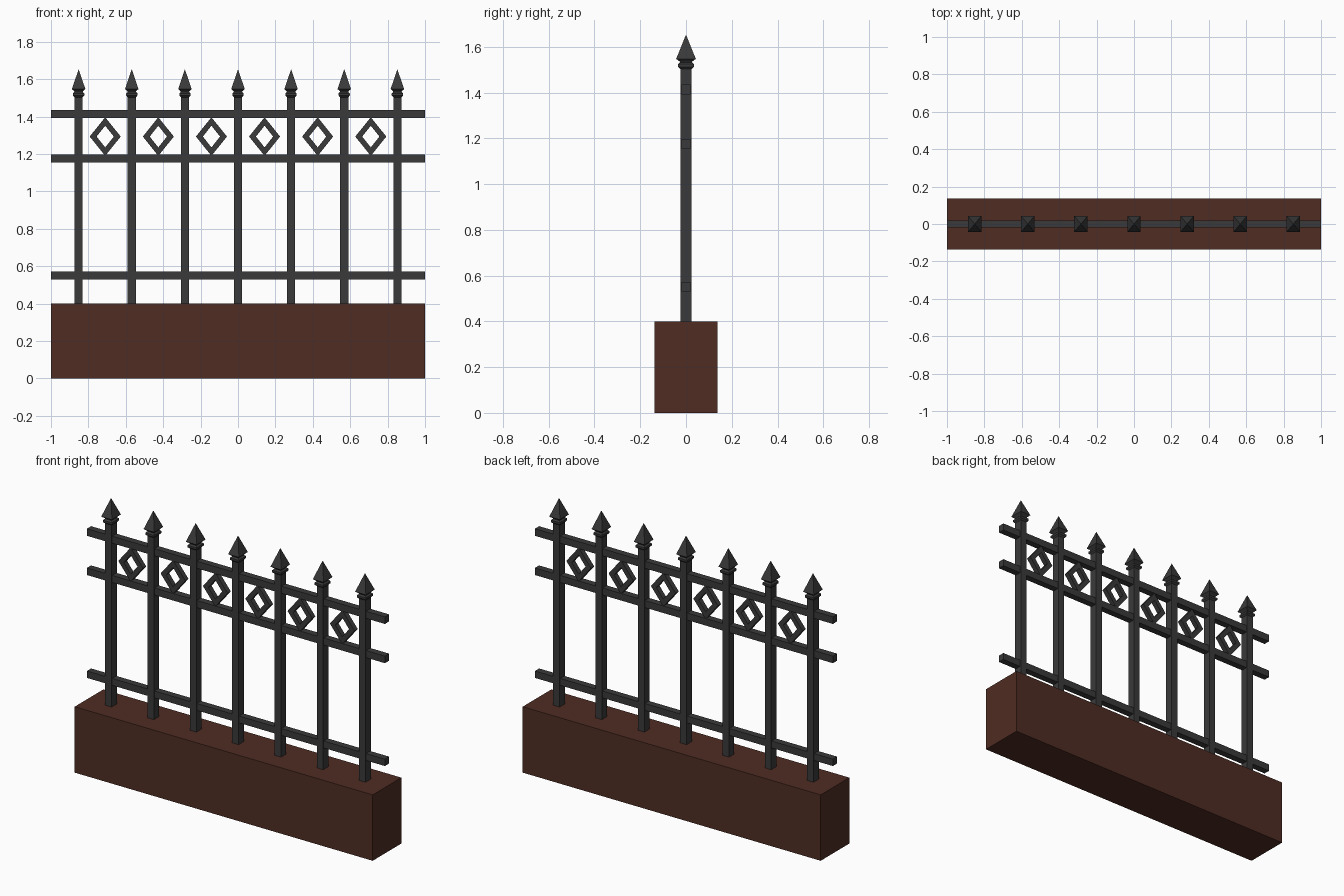
import bpy, bmesh
from math import pi

if "Cube" in bpy.data.objects:
    bpy.data.objects.remove(bpy.data.objects["Cube"])


def material(name, rgb):
    m = bpy.data.materials.new(name)
    m.diffuse_color = (*rgb, 1)
    m.use_nodes = True
    m.node_tree.nodes["Principled BSDF"].inputs["Base Color"].default_value = m.diffuse_color
    return m


BRICK = material("brick_brown", (0.08, 0.026, 0.017))
IRON = material("dark_iron", (0.042, 0.042, 0.043))


def add_object(name, bm, mat, loc=(0, 0, 0)):
    bmesh.ops.recalc_face_normals(bm, faces=bm.faces)
    me = bpy.data.meshes.new(name)
    bm.to_mesh(me)
    bm.free()
    me.materials.append(mat)
    ob = bpy.data.objects.new(name, me)
    ob.location = loc
    bpy.context.collection.objects.link(ob)
    return ob


def stack(name, rings, mat, loc=(0, 0, 0)):
    """Rectangular rings (half x, half y, z) joined bottom to top and capped."""
    bm = bmesh.new()
    loops = [[bm.verts.new((sx * hx, sy * hy, z))
              for sx, sy in ((-1, -1), (1, -1), (1, 1), (-1, 1))]
             for hx, hy, z in rings]
    for a, b in zip(loops, loops[1:]):
        for i in range(4):
            j = (i + 1) % 4
            bm.faces.new((a[i], a[j], b[j], b[i]))
    bm.faces.new(loops[0][::-1])
    bm.faces.new(loops[-1])
    bmesh.ops.remove_doubles(bm, verts=bm.verts, dist=1e-5)
    return add_object(name, bm, mat, loc)


def diamond(name, loc, outer, inner, half_depth):
    """Open diamond frame facing the front."""
    bm = bmesh.new()
    corners = ((1, 0), (0, 1), (-1, 0), (0, -1))
    loops = [[bm.verts.new((cx * w, y, cz * h)) for cx, cz in corners]
             for (w, h), y in ((outer, -half_depth), (outer, half_depth),
                               (inner, half_depth), (inner, -half_depth))]
    for k in range(4):
        a, b = loops[k], loops[(k + 1) % 4]
        for i in range(4):
            j = (i + 1) % 4
            bm.faces.new((a[i], a[j], b[j], b[i]))
    return add_object(name, bm, IRON, loc)


# Low wall
stack("base_wall", [(1, 0.137, 0), (1, 0.137, 0.4)], BRICK)

# Horizontal rails
for name, z0, z1 in (("lower_rail", 0.53, 0.572),
                     ("middle_rail", 1.154, 1.197),
                     ("top_rail", 1.392, 1.435)):
    stack(name, [(1, 0.02, z0), (1, 0.02, z1)], IRON)

# Pickets with collar and spear tip
SPACING = 0.284
for i in range(7):
    x = (i - 3) * SPACING
    stack(f"picket_{i + 1}", [(0.0215, 0.025, 0.4), (0.0215, 0.025, 1.51)], IRON, (x, 0, 0))
    stack(f"spear_tip_{i + 1}", [
        (0.0215, 0.025, 1.503), (0.03, 0.035, 1.512), (0.03, 0.035, 1.524),
        (0.022, 0.026, 1.532), (0.024, 0.028, 1.536), (0.036, 0.043, 1.547),
        (0, 0, 1.653)], IRON, (x, 0, 0))

# Diamond ornaments between the upper rails
for i in range(6):
    diamond(f"diamond_{i + 1}", ((i - 2.5) * SPACING, 0, 1.293),
            (0.083, 0.103), (0.046, 0.058), 0.015)
